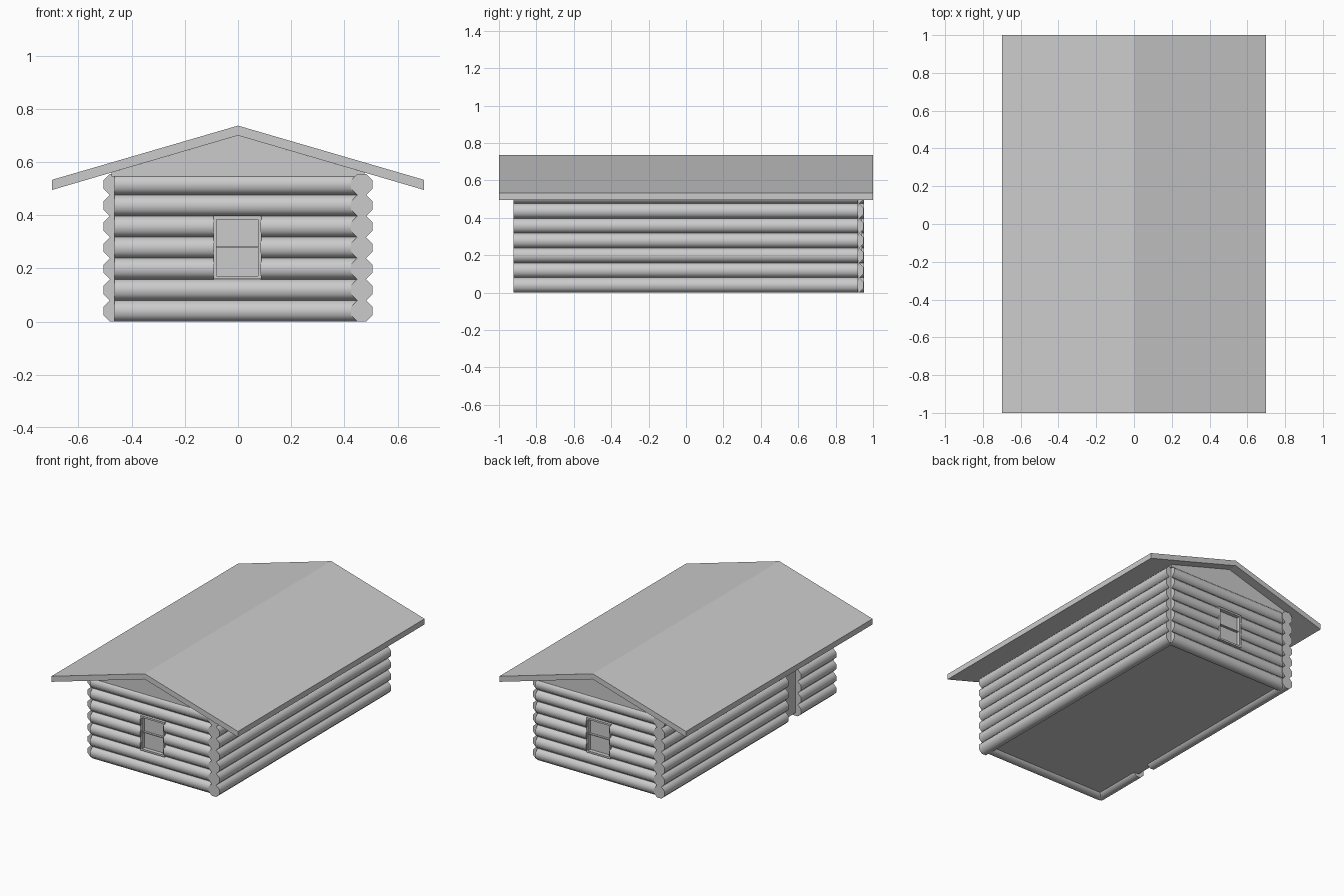
import bpy, bmesh, math
from mathutils import Vector

if "Cube" in bpy.data.objects:
    bpy.data.objects.remove(bpy.data.objects["Cube"])

grey = bpy.data.materials.new("plain grey")
grey.use_nodes = True
grey.diffuse_color = (0.6, 0.6, 0.6, 1)
grey.node_tree.nodes["Principled BSDF"].inputs["Base Color"].default_value = (0.6, 0.6, 0.6, 1)

R = 0.04            # log half width
PITCH = 0.0793      # log spacing
LOGS = 7
SIDE_X = 0.465      # centre line of the side walls
FRONT_Y, BACK_Y = -0.88, 0.91


def finish(name, bm, smooth=False):
    bmesh.ops.recalc_face_normals(bm, faces=bm.faces)
    mesh = bpy.data.meshes.new(name)
    bm.to_mesh(mesh)
    bm.free()
    mesh.materials.append(grey)
    ob = bpy.data.objects.new(name, mesh)
    bpy.context.collection.objects.link(ob)
    if smooth:
        bpy.ops.object.select_all(action='DESELECT')
        ob.select_set(True)
        bpy.context.view_layer.objects.active = ob
        bpy.ops.object.shade_smooth_by_angle(angle=math.radians(50))
    return ob


def prism(bm, points, offset):
    """Extrude a closed outline along an offset."""
    face = bm.faces.new([bm.verts.new(p) for p in points])
    out = bmesh.ops.extrude_face_region(bm, geom=[face], use_keep_orig=True)
    verts = [v for v in out["geom"] if isinstance(v, bmesh.types.BMVert)]
    bmesh.ops.translate(bm, verts=verts, vec=Vector(offset))


def box(bm, x, y, z):
    prism(bm, [(x[0], y[0], z[0]), (x[1], y[0], z[0]),
               (x[1], y[1], z[0]), (x[0], y[1], z[0])], (0, 0, z[1] - z[0]))


def log(bm, axis, across, z, start, end):
    """Eight-sided log lying along x or y."""
    radius = R / math.cos(math.pi / 8)
    points = []
    for i in range(8):
        a = math.pi * (i + 0.5) / 4
        s, h = across + radius * math.cos(a), z + radius * math.sin(a)
        points.append((start, s, h) if axis == "x" else (s, start, h))
    length = end - start
    prism(bm, points, (length, 0, 0) if axis == "x" else (0, length, 0))


def wall(name, axis, across, start, end, gap=None, rows=()):
    """Stack of logs, broken at a gap in the given rows."""
    bm = bmesh.new()
    for row in range(LOGS):
        z = R + row * PITCH
        if row in rows:
            log(bm, axis, across, z, start, gap[0])
            log(bm, axis, across, z, gap[1], end)
        else:
            log(bm, axis, across, z, start, end)
    finish(name, bm, True)


# Log walls, overlapping in turn at the corners
WINDOW = (-0.09, 0.085)
DOOR = (-0.51, -0.38)
wall("front_wall", "x", FRONT_Y, -SIDE_X, 0.45, WINDOW, (2, 3, 4))
wall("back_wall", "x", BACK_Y, -0.45, SIDE_X, WINDOW, (2, 3, 4))
wall("left_wall", "y", SIDE_X, -0.922, 0.92)
wall("right_wall", "y", -SIDE_X, -0.89, 0.952, DOOR, range(5))

# Windows and gables at both ends
UNDER, SLOPE = 0.70, 0.293
Z0, Z1, BAR = 0.16, 0.396, 0.012
for end, y, out in (("front", FRONT_Y, -1), ("back", BACK_Y, 1)):
    x0, x1 = WINDOW[0] - 0.003, WINDOW[1] + 0.003
    depth = sorted((y - out * 0.03, y + out * 0.032))
    bm = bmesh.new()
    box(bm, (x0, x0 + BAR), depth, (Z0, Z1))
    box(bm, (x1 - BAR, x1), depth, (Z0, Z1))
    for z in (Z0, Z1 - BAR):
        box(bm, (x0 + BAR, x1 - BAR), depth, (z, z + BAR))
    finish(end + "_window_frame", bm)

    bm = bmesh.new()
    middle = (Z0 + Z1) / 2
    box(bm, (x0 + BAR, x1 - BAR), sorted((y, y + out * 0.02)), (middle, middle + 0.006))
    finish(end + "_window_bar", bm)

    bm = bmesh.new()
    box(bm, (x0 + BAR, x1 - BAR), sorted((y - out * 0.01, y + out * 0.005)),
        (Z0 + BAR, Z1 - BAR))
    finish(end + "_window_pane", bm)

    bm = bmesh.new()
    w, base, face = 0.475, 0.545, y + out * 0.027
    prism(bm, [(-w, face, base), (w, face, base), (w, face, UNDER - SLOPE * w),
               (0, face, UNDER), (-w, face, UNDER - SLOPE * w)], (0, -out * 0.05, 0))
    finish(end + "_gable", bm)

# Door set back in the side wall
bm = bmesh.new()
box(bm, (-SIDE_X, -0.445), (DOOR[0] - 0.01, DOOR[1] + 0.01), (0.02, 0.41))
finish("door", bm)

# Floor
bm = bmesh.new()
box(bm, (-0.445, 0.445), (FRONT_Y + 0.02, BACK_Y - 0.02), (0.02, 0.04))
finish("floor", bm)

# Pitched roof
bm = bmesh.new()
prism(bm, [(-0.7, -1, 0.495), (0, -1, UNDER), (0.7, -1, 0.495),
           (0.7, -1, 0.533), (0, -1, 0.737), (-0.7, -1, 0.533)], (0, 2, 0))
finish("roof", bm)
